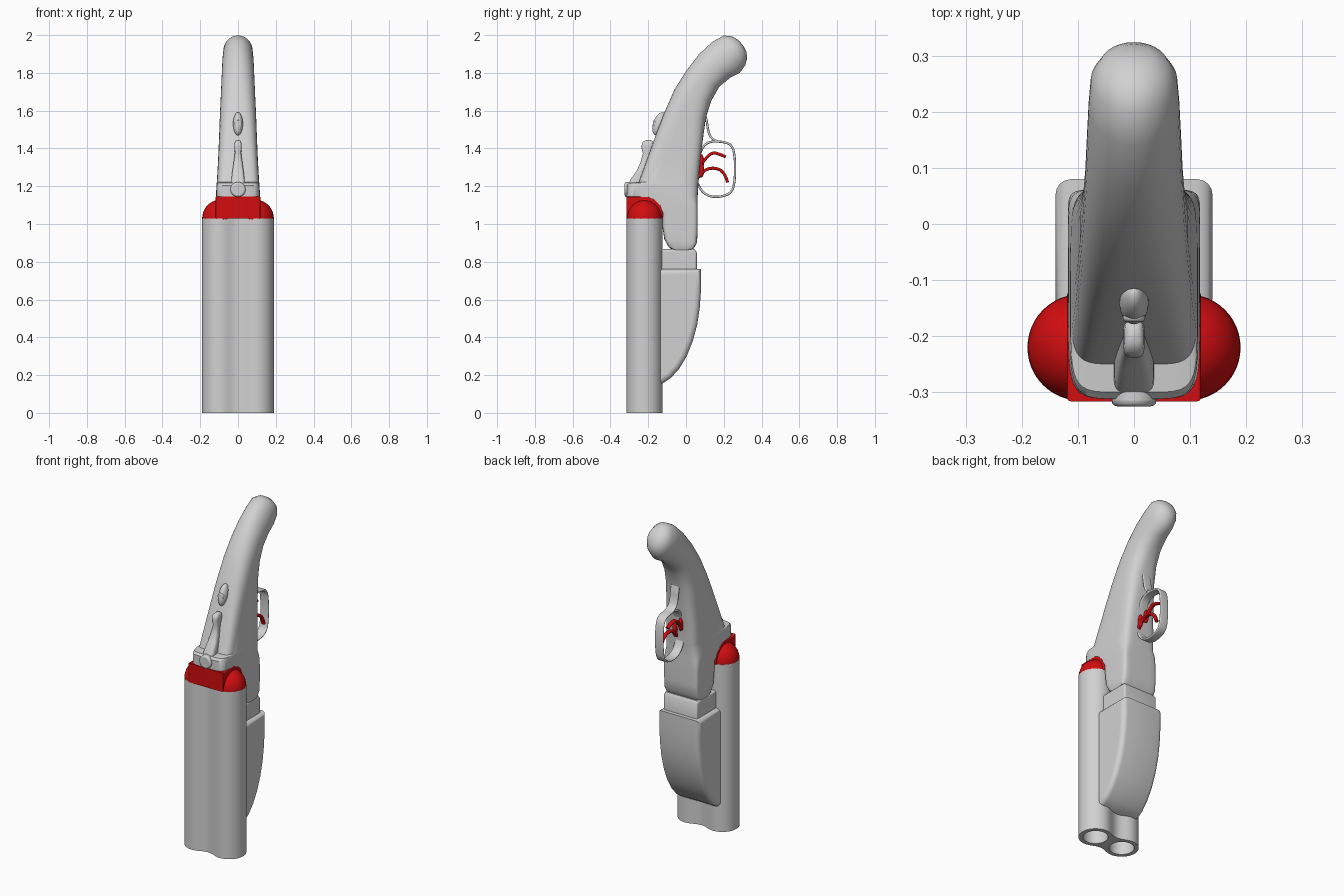
import bpy, bmesh, math
from mathutils import Matrix, Vector

if "Cube" in bpy.data.objects:
    bpy.data.objects.remove(bpy.data.objects["Cube"])


def material(name, rgb):
    m = bpy.data.materials.new(name)
    m.use_nodes = True
    m.diffuse_color = (*rgb, 1)
    m.node_tree.nodes["Principled BSDF"].inputs["Base Color"].default_value = (*rgb, 1)
    return m


GREY = material("light grey", (0.64, 0.64, 0.64))
RED = material("red", (0.64, 0.004, 0.005))
SIDE = Matrix(((0, 0, 1, 0), (1, 0, 0, 0), (0, 1, 0, 0), (0, 0, 0, 1)))  # drawing plane -> YZ


def finish(obj, mat, angle=35):
    bpy.ops.object.select_all(action="DESELECT")
    obj.select_set(True)
    bpy.context.view_layer.objects.active = obj
    if obj.type == "CURVE":
        bpy.ops.object.convert(target="MESH")
        obj = bpy.context.object
    obj.data.materials.clear()
    obj.data.materials.append(mat)
    bpy.ops.object.shade_smooth_by_angle(angle=math.radians(angle))
    return obj


def curve(name, paths, mat, frame, half, bevel=0.0, closed=True, kind="POLY"):
    """Filled outline (closed) or ribbon / rod (open), thickened by half."""
    c = bpy.data.curves.new(name, "CURVE")
    c.dimensions = "2D" if closed else "3D"
    c.fill_mode = "BOTH" if closed else "FULL"
    c.extrude, c.bevel_depth, c.bevel_resolution = half - bevel, bevel, 3
    c.resolution_u = 8
    if closed:
        c.offset = -bevel
    else:
        c.twist_mode, c.use_fill_caps = "Z_UP", True
    for pts in paths:
        s = c.splines.new(kind)
        s.points.add(len(pts) - 1)
        for p, (u, v) in zip(s.points, pts):
            p.co = (u, v, 0, 1)
        s.use_cyclic_u = closed
        if kind == "NURBS":
            s.order_u, s.use_endpoint_u = 3, True
    obj = bpy.data.objects.new(name, c)
    bpy.context.collection.objects.link(obj)
    obj = finish(obj, mat)
    obj.data.transform(frame)
    return obj


def loft(name, sections, mat, n=40, angle=35):
    """Each section: front (y, z), back (y, z), half width, squareness."""
    bm = bmesh.new()
    rings = []
    for front, back, w, power in sections:
        f, b = Vector((0, *front)), Vector((0, *back))
        ring = []
        for i in range(n):
            a = 2 * math.pi * (i + 0.5) / n
            cs, sn = (math.copysign(abs(t) ** (2 / power), t) for t in (math.cos(a), math.sin(a)))
            ring.append(bm.verts.new((f + b) / 2 + (f - b) / 2 * cs + Vector((w * sn, 0, 0))))
        rings.append(ring)
    for r, s in zip(rings, rings[1:]):
        for i in range(n):
            j = (i + 1) % n
            bm.faces.new((r[i], r[j], s[j], s[i]))
    bm.faces.new(rings[0][::-1])
    bm.faces.new(rings[-1])
    bmesh.ops.recalc_face_normals(bm, faces=bm.faces)
    me = bpy.data.meshes.new(name)
    bm.to_mesh(me)
    bm.free()
    obj = bpy.data.objects.new(name, me)
    bpy.context.collection.objects.link(obj)
    return finish(obj, mat, angle)


def ball(name, loc, scale, mat):
    bpy.ops.mesh.primitive_uv_sphere_add(segments=32, ring_count=20, location=loc)
    obj = bpy.context.object
    obj.name, obj.scale = name, scale
    return finish(obj, mat)


def disc(name, loc, r, depth, mat, axis_y=False, bevel=0.0):
    bpy.ops.mesh.primitive_cylinder_add(vertices=32, radius=r, depth=depth, location=loc,
                                        rotation=(math.pi / 2 if axis_y else 0, 0, 0))
    obj = bpy.context.object
    obj.name = name
    if bevel:
        m = obj.modifiers.new("round", "BEVEL")
        m.width, m.segments = bevel, 3
    return finish(obj, mat)


# Twin barrels: one waisted outline with two bores
R, BY = 0.095, -0.22


def circle(cx, r, start=0.0, sweep=2 * math.pi, n=32):
    return [(cx + r * math.cos(start + sweep * i / n), BY + r * math.sin(start + sweep * i / n))
            for i in range(n)]


def waist(sign):
    xs = [sign * R * (1 - i / 8) for i in range(16)]
    return [(x, BY + sign * (R - 0.012 * (1 + math.cos(math.pi * x / R)))) for x in xs]


outline = (circle(R, R, -math.pi / 2, math.pi, 24) + waist(1)
           + circle(-R, R, math.pi / 2, math.pi, 24) + waist(-1))
curve("barrels", [outline, circle(R, 0.07), circle(-R, 0.07)], GREY,
      Matrix.Translation((0, 0, 0.515)), 0.515)

# Red breech: centre block with a dome over each barrel
for side, label in ((1, "left"), (-1, "right")):
    disc(label + "_bore_plug", (side * R, BY, 0.95), 0.072, 0.02, GREY)
    ball(label + "_breech_dome", (side * R, BY, 1.028), (R, R, 0.1), RED)
curve("breech_block", [[(-0.316, 1.028), (-0.316, 1.145), (-0.2, 1.145), (-0.165, 1.13),
                        (-0.135, 1.1), (-0.12, 1.05), (-0.125, 1.028)]], RED, SIDE, 0.119, 0.006)

# Receiver running into the curved grip
loft("receiver_and_grip", [
    ((-0.055, 0.857), (0.0, 0.856), 0.11, 8),
    ((-0.09, 0.875), (0.04, 0.868), 0.117, 8),
    ((-0.115, 0.92), (0.058, 0.9), 0.118, 9),
    ((-0.124, 0.98), (0.062, 0.96), 0.118, 9),
    ((-0.13, 1.06), (0.062, 1.06), 0.118, 9),
    ((-0.2, 1.11), (0.062, 1.11), 0.118, 8),
    ((-0.312, 1.145), (0.062, 1.145), 0.117, 6),
    ((-0.312, 1.205), (0.065, 1.2), 0.114, 6),
    ((-0.3, 1.218), (0.066, 1.215), 0.113, 6),
    ((-0.25, 1.222), (0.066, 1.22), 0.112, 6),
    ((-0.2, 1.36), (0.075, 1.33), 0.105, 5),
    ((-0.157, 1.48), (0.09, 1.45), 0.1, 4),
    ((-0.115, 1.59), (0.105, 1.56), 0.096, 3.2),
    ((-0.062, 1.71), (0.133, 1.65), 0.091, 2.6),
    ((0.0, 1.81), (0.175, 1.725), 0.087, 2.3),
    ((0.07, 1.9), (0.235, 1.775), 0.084, 2.1),
    ((0.14, 1.965), (0.285, 1.8), 0.081, 2),
    ((0.2, 1.998), (0.314, 1.84), 0.077, 2),
    ((0.245, 1.993), (0.324, 1.877), 0.06, 2),
    ((0.28, 1.972), (0.32, 1.91), 0.034, 2),
    ((0.298, 1.95), (0.308, 1.935), 0.008, 2)], GREY)

# Hinge block and fore-end under the barrels
curve("hinge_block", [[(-0.16, 0.74), (0.057, 0.74), (0.057, 0.85), (0.045, 0.867),
                       (-0.16, 0.867)]], GREY, SIDE, 0.115, 0.012)
curve("fore_end", [[(-0.16, 0.762), (0.08, 0.762), (0.08, 0.66), (0.073, 0.56), (0.06, 0.47),
                    (0.036, 0.38), (0.004, 0.3), (-0.035, 0.235), (-0.08, 0.185),
                    (-0.125, 0.155), (-0.16, 0.15)]], GREY, SIDE, 0.14, 0.028)

# Trigger guard: oval ribbon and its tail along the grip
curve("trigger_guard", [[(0.06, 1.22), (0.075, 1.18), (0.12, 1.146), (0.18, 1.142), (0.245, 1.165),
                         (0.26, 1.24), (0.26, 1.35), (0.245, 1.42), (0.19, 1.437), (0.12, 1.437),
                         (0.08, 1.4), (0.065, 1.34)]],
      GREY, SIDE, 0.028, 0.006, closed=False, kind="NURBS")
curve("guard_tail", [[(0.175, 1.436), (0.135, 1.445), (0.115, 1.5), (0.112, 1.54), (0.098, 1.59)]],
      GREY, SIDE, 0.028, 0.006, closed=False, kind="NURBS")

# Two curved triggers
triggers = {"front_trigger": (0.02, [(0.06, 1.24), (0.09, 1.285), (0.15, 1.3), (0.205, 1.275), (0.22, 1.22)]),
            "rear_trigger": (-0.02, [(0.06, 1.29), (0.09, 1.33), (0.135, 1.38), (0.18, 1.37), (0.21, 1.355)])}
for name, (x, path) in triggers.items():
    curve(name, [path], RED, Matrix.Translation((x, 0, 0)) @ SIDE, 0.012, 0.008,
          closed=False, kind="NURBS")
    ball(name + "_root", (x, path[1][0] - 0.01, path[1][1]), (0.014, 0.016, 0.04), RED)

# Opening lever with its round pivot
disc("lever_pivot", (0, -0.275, 1.183), 0.04, 0.1, GREY, axis_y=True, bevel=0.01)
loft("opening_lever", [
    ((-0.305, 1.2), (-0.22, 1.2), 0.037, 5),
    ((-0.295, 1.235), (-0.2, 1.235), 0.035, 5),
    ((-0.262, 1.28), (-0.19, 1.28), 0.03, 5),
    ((-0.24, 1.33), (-0.17, 1.33), 0.023, 4),
    ((-0.228, 1.375), (-0.17, 1.375), 0.017, 4),
    ((-0.238, 1.41), (-0.17, 1.41), 0.019, 4),
    ((-0.228, 1.436), (-0.175, 1.436), 0.017, 4),
    ((-0.21, 1.444), (-0.185, 1.444), 0.01, 3)], GREY, 20, 50)

# Safety catch: slim base with a raised thumb piece
ball("safety_base", (0, -0.14, 1.53), (0.026, 0.034, 0.064), GREY).rotation_euler.x = -0.35
disc("safety_thumb_piece", (0, -0.157, 1.53), 0.02, 0.034, GREY, axis_y=True, bevel=0.006)
